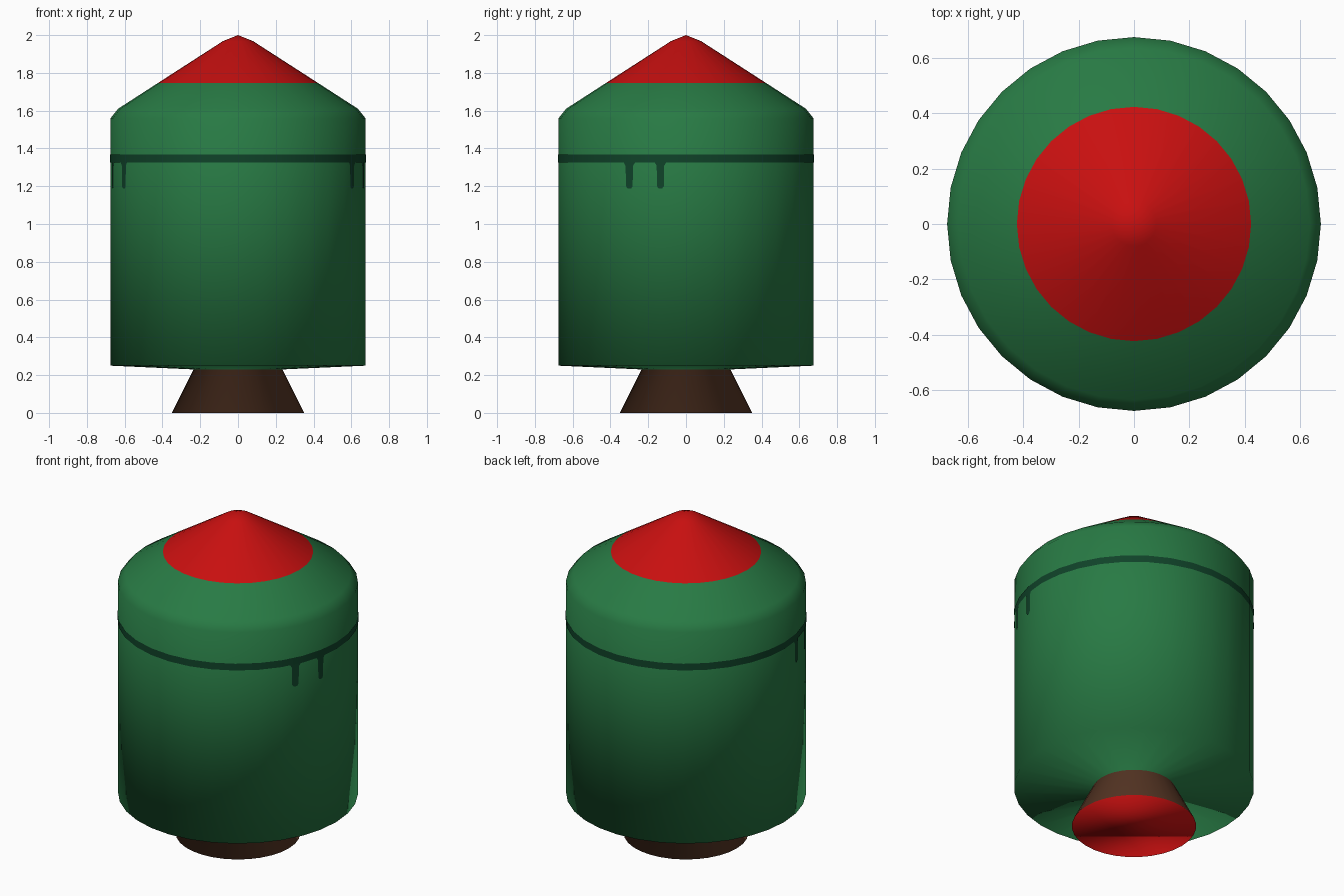
import bpy, bmesh, math

if "Cube" in bpy.data.objects:
    bpy.data.objects.remove(bpy.data.objects["Cube"])

SIDES, R = 32, 0.675


def material(name, rgb):
    m = bpy.data.materials.new(name)
    m.diffuse_color = (*rgb, 1)
    m.use_nodes = True
    m.node_tree.nodes["Principled BSDF"].inputs["Base Color"].default_value = m.diffuse_color
    return m


green = material("green", (0.021, 0.195, 0.058))
red = material("red", (0.58, 0.005, 0.005))
brown = material("brown", (0.100, 0.039, 0.019))
dark = material("dark_green", (0.005, 0.055, 0.022))


def finish(bm, name, mats):
    for f in bm.faces:
        f.smooth = True
    me = bpy.data.meshes.new(name)
    bm.to_mesh(me)
    bm.free()
    for m in mats:
        me.materials.append(m)
    ob = bpy.data.objects.new(name, me)
    bpy.context.collection.objects.link(ob)
    return ob


def lathe(bm, profile):
    """Rings of SIDES vertices joined by quads."""
    rings = []
    for r, z in profile:
        rings.append([bm.verts.new((r * math.cos(2 * math.pi * i / SIDES),
                                    r * math.sin(2 * math.pi * i / SIDES), z))
                      for i in range(SIDES)])
    for a, b in zip(rings, rings[1:]):
        for i in range(SIDES):
            j = (i + 1) % SIDES
            bm.faces.new((a[i], a[j], b[j], b[i]))
    return rings


# body: flared foot, drum and conical top in one smooth shell
bm = bmesh.new()
rings = lathe(bm, [(0.35, 0), (0.235, 0.23), (R, 0.25), (R, 1.56),
                   (0.635, 1.61), (0.423, 1.747), (0.08, 1.968)])
bm.faces.new(list(reversed(rings[0])))
tip = bm.verts.new((0, 0, 2))
for i in range(SIDES):
    bm.faces.new((rings[-1][i], rings[-1][(i + 1) % SIDES], tip))
# colours by height: red tip and sole, brown foot, green elsewhere
for f in bm.faces:
    z = f.calc_center_median().z
    f.material_index = 1 if z > 1.75 or z < 0.01 else 2 if z < 0.2 else 0
finish(bm, "body", [green, red, brown])

# painted stripe around the drum
bm = bmesh.new()
lathe(bm, [(R + 0.003, 1.325), (R + 0.003, 1.367)])
finish(bm, "stripe", [dark])


def drum_x(y):
    """x of the faceted drum wall at a given y."""
    step = 2 * math.pi / SIDES
    k = math.floor(math.asin(abs(y) / R) / step)
    y0, y1 = R * math.sin(k * step), R * math.sin((k + 1) * step)
    t = (abs(y) - y0) / (y1 - y0)
    return R * ((1 - t) * math.cos(k * step) + t * math.cos((k + 1) * step)) + 0.003


# painted drips below the stripe, mirrored on both sides
drip = [(1.326, 0.03), (1.308, 0.02), (1.23, 0.018), (1.20, 0.018), (1.187, 0.009)]
for side, label in ((1, "right"), (-1, "left")):
    for n, yc in enumerate((-0.3, -0.1355)):
        bm = bmesh.new()
        mid = -0.1317 if n else yc
        rows = [[bm.verts.new((side * drum_x(y), y, z)) for y in (yc - w, mid, yc + w)]
                for z, w in drip]
        for a, b in zip(rows, rows[1:]):
            for i in range(2):
                q = (a[i], b[i], b[i + 1], a[i + 1])
                bm.faces.new(q if side > 0 else q[::-1])
        finish(bm, f"{label}_drip_{n + 1}", [dark])
